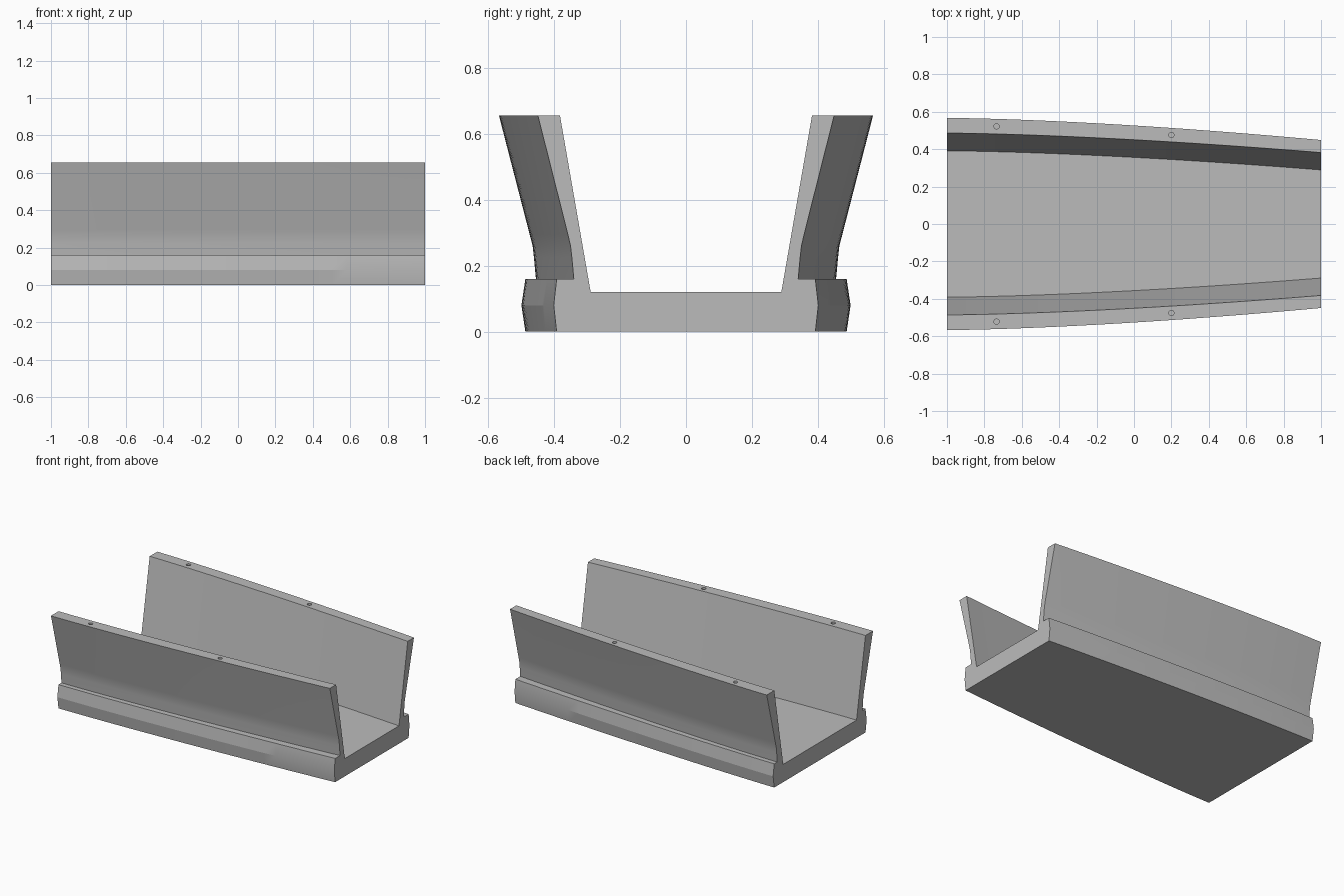
import bpy
import bmesh
import math

if "Cube" in bpy.data.objects:
    bpy.data.objects.remove(bpy.data.objects["Cube"])

# Single grey material
grey = bpy.data.materials.new("plain_grey")
grey.use_nodes = True
colour = (0.5, 0.5, 0.5, 1)
grey.diffuse_color = colour
grey.node_tree.nodes["Principled BSDF"].inputs["Base Color"].default_value = colour

# Half section: (half width at wide end, half width at narrow end, height)
HALF = [
    (0.487, 0.392, 0.0),
    (0.499, 0.401, 0.08),
    (0.487, 0.392, 0.16),
    (0.455, 0.340, 0.16),
    (0.461, 0.346, 0.225),
    (0.465, 0.350, 0.26),
    (0.474, 0.358, 0.295),
    (0.567, 0.449, 0.655),
    (0.486, 0.382, 0.655),
    (0.391, 0.289, 0.12),
]
STEPS = 24


def taper(x):
    """Eased share of the narrowing at x."""
    return ((x + 1) / 2) ** 1.55


def half_width(point, x):
    wide, narrow, _ = point
    return wide + (narrow - wide) * taper(x)


# Trough: the mirrored section lofted along x
bm = bmesh.new()
rings = []
for i in range(STEPS + 1):
    x = -1 + 2 * i / STEPS
    right = [(x, -half_width(p, x), p[2]) for p in HALF]
    left = [(x, -y, z) for _, y, z in reversed(right)]
    rings.append([bm.verts.new(co) for co in right + left])
n = len(rings[0])
for a, b in zip(rings, rings[1:]):
    for j in range(n):
        k = (j + 1) % n
        bm.faces.new((a[j], a[k], b[k], b[j]))
bm.faces.new(rings[0])
bm.faces.new(rings[-1])
bmesh.ops.recalc_face_normals(bm, faces=bm.faces)
mesh = bpy.data.meshes.new("trough")
bm.to_mesh(mesh)
bm.free()
trough = bpy.data.objects.new("trough", mesh)
bpy.context.collection.objects.link(trough)
mesh.materials.append(grey)

# Pin holes in the top edges of both walls
for x in (-0.735, 0.2):
    y = (half_width(HALF[7], x) + half_width(HALF[8], x)) / 2
    for side in (-1, 1):
        bpy.ops.mesh.primitive_cylinder_add(
            vertices=24, radius=0.014, depth=0.12, location=(x, side * y, 0.655))
        cutter = bpy.context.object
        cutter.name = "pin_hole_cutter"
        cutter.data.materials.append(grey)
        cut = trough.modifiers.new("pin_hole", "BOOLEAN")
        cut.operation = "DIFFERENCE"
        cut.solver = "EXACT"
        cut.object = cutter
        bpy.ops.object.select_all(action="DESELECT")
        bpy.context.view_layer.objects.active = trough
        trough.select_set(True)
        bpy.ops.object.modifier_apply(modifier=cut.name)
        bpy.data.objects.remove(cutter)

# Smooth curve along the walls, crisp edges elsewhere
bpy.ops.object.shade_smooth_by_angle(angle=math.radians(14))
